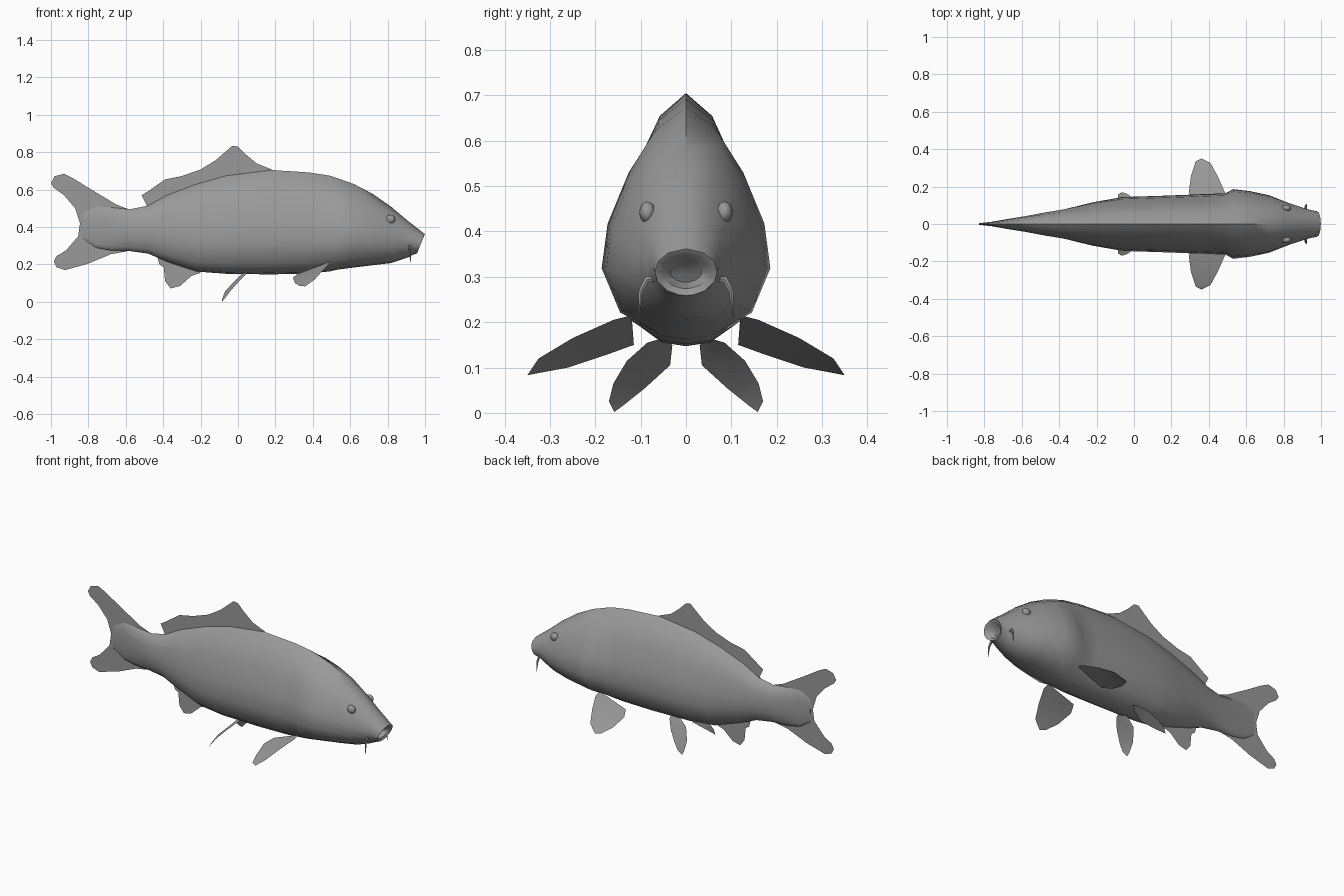
import bpy, bmesh, math
from mathutils import Vector

grey = bpy.data.materials.new("scale_grey")
grey.diffuse_color = (0.32, 0.32, 0.32, 1)


def finish(name, bm, angle=50):
    me = bpy.data.meshes.new(name)
    bmesh.ops.recalc_face_normals(bm, faces=bm.faces)
    bm.to_mesh(me)
    bm.free()
    ob = bpy.data.objects.new(name, me)
    bpy.context.collection.objects.link(ob)
    me.materials.append(grey)
    bpy.ops.object.select_all(action='DESELECT')
    ob.select_set(True)
    bpy.context.view_layer.objects.active = ob
    bpy.ops.object.shade_smooth_by_angle(angle=math.radians(angle))
    return ob


# Body stations: x, bottom, top, half width, roundness of section, slant
STATIONS = [
    (-0.83, 0.34, 0.47, 0.004, 1, 0), (-0.76, 0.29, 0.51, 0.012, 1, 0),
    (-0.68, 0.275, 0.505, 0.026, 1, 0), (-0.58, 0.272, 0.495, 0.042, 1, 0),
    (-0.48, 0.258, 0.515, 0.062, 0.8, 0), (-0.38, 0.215, 0.57, 0.080, 0.5, 0),
    (-0.22, 0.162, 0.63, 0.118, 0.2, 0), (-0.06, 0.15, 0.675, 0.144, 0, 0),
    (0.18, 0.147, 0.705, 0.152, 0, 0), (0.38, 0.152, 0.692, 0.160, 0, 0),
    (0.49, 0.163, 0.675, 0.164, 0, 0), (0.53, 0.172, 0.662, 0.186, 0, 0),
    (0.62, 0.184, 0.63, 0.177, 0.1, 0), (0.72, 0.196, 0.578, 0.157, 0.2, 0),
    (0.82, 0.208, 0.508, 0.119, 0.4, 0), (0.90, 0.235, 0.44, 0.090, 0.7, 0),
    (0.95, 0.254, 0.393, 0.073, 1, 0.02), (0.978, 0.259, 0.362, 0.069, 1, 0.042),
    (0.972, 0.274, 0.350, 0.052, 1, 0.04), (0.93, 0.288, 0.335, 0.035, 1, 0.03)]
# Section: height fraction, width fraction
SECTION = [(0, 0), (0.015, 0.35), (0.10, 0.78), (0.30, 1), (0.50, 0.93),
           (0.73, 0.68), (0.91, 0.38), (1, 0)]

bm = bmesh.new()
rings = []
for x, lo, hi, w, e, slant in STATIONS:
    half = []
    for t, f in SECTION:
        oval = 2 * math.sqrt(t * (1 - t))
        half.append((x + slant * (t - 0.5), w * (f + (oval - f) * e), lo + (hi - lo) * t))
    pts = half + [(px, -py, pz) for px, py, pz in half[-2:0:-1]]
    rings.append([bm.verts.new(p) for p in pts])
for a, b in zip(rings, rings[1:]):
    n = len(a)
    for i in range(n):
        bm.faces.new((a[i], a[(i + 1) % n], b[(i + 1) % n], b[i]))
bm.faces.new(rings[0])
bm.faces.new(rings[-1])
finish("body", bm)


# Fin: an outline with both faces raised inside a thin rim
def fin(name, pts, thick, rim):
    bm = bmesh.new()
    for order in (pts, pts[::-1]):
        face = bm.faces.new([bm.verts.new(p) for p in order])
        face.normal_update()
        bmesh.ops.inset_region(bm, faces=[face], thickness=rim, depth=thick,
                               use_even_offset=False)
    bmesh.ops.remove_doubles(bm, verts=bm.verts, dist=1e-5)
    bmesh.ops.triangulate(bm, faces=[f for f in bm.faces if len(f.verts) > 4])
    return finish(name, bm, 60)


def flat(points):
    return [(x, 0, z) for x, z in points]


fin("tail_fin", flat([
    (-0.57, 0.49), (-0.65, 0.52), (-0.80, 0.61), (-0.88, 0.66), (-0.93, 0.685),
    (-0.98, 0.672), (-1.0, 0.635), (-0.985, 0.61), (-0.93, 0.57), (-0.87, 0.50),
    (-0.845, 0.42), (-0.855, 0.35), (-0.92, 0.275), (-0.97, 0.245), (-0.985, 0.215),
    (-0.97, 0.185), (-0.925, 0.17), (-0.80, 0.205), (-0.68, 0.255), (-0.57, 0.275)]),
    0.007, 0.02)
fin("dorsal_fin", flat([
    (0.20, 0.69), (0.18, 0.708), (0.10, 0.74), (0.04, 0.79), (0.0, 0.83),
    (-0.03, 0.835), (-0.07, 0.80), (-0.12, 0.757), (-0.20, 0.708), (-0.30, 0.673),
    (-0.39, 0.655), (-0.44, 0.62), (-0.48, 0.592), (-0.515, 0.57), (-0.50, 0.54),
    (-0.48, 0.50), (-0.38, 0.53), (-0.20, 0.60), (0.0, 0.65)]), 0.006, 0.02)
fin("anal_fin", flat([
    (-0.45, 0.27), (-0.43, 0.235), (-0.42, 0.20), (-0.397, 0.185), (-0.39, 0.11),
    (-0.36, 0.072), (-0.31, 0.085), (-0.25, 0.138), (-0.20, 0.155), (-0.22, 0.19),
    (-0.35, 0.23)]), 0.008, 0.018)

PECTORAL = [(0.49, 0.12, 0.215), (0.49, 0.16, 0.205), (0.45, 0.25, 0.165),
            (0.41, 0.325, 0.12), (0.36, 0.35, 0.083), (0.33, 0.335, 0.086),
            (0.305, 0.26, 0.10), (0.293, 0.17, 0.13), (0.32, 0.115, 0.15)]
PELVIC = [(0.065, 0.05, 0.165), (0.05, 0.085, 0.155), (0.01, 0.13, 0.115),
          (-0.035, 0.16, 0.065), (-0.065, 0.17, 0.025), (-0.085, 0.158, 0.002),
          (-0.085, 0.14, 0.015), (-0.07, 0.09, 0.055), (-0.025, 0.035, 0.105),
          (0.02, 0.03, 0.15)]
BARBEL = [(0.915, 0.06, 0.295), (0.918, 0.085, 0.295), (0.92, 0.099, 0.27),
          (0.922, 0.105, 0.21)]

# Paired parts on both sides
for side, s in (("left", 1), ("right", -1)):
    def mirror(pts):
        return [(x, y * s, z) for x, y, z in pts]
    fin(side + "_pectoral_fin", mirror(PECTORAL), 0.005, 0.018)
    fin(side + "_pelvic_fin", mirror(PELVIC), 0.005, 0.013)

    # Barbel: tapering tube ending in a point
    bm = bmesh.new()
    path = [Vector(p) for p in mirror(BARBEL)]
    tube = []
    for i, p in enumerate(path):
        d = (path[min(i + 1, 3)] - path[max(i - 1, 0)]).normalized()
        u = Vector((1, 0, 0))
        v = d.cross(u).normalized()
        r = (0.008, 0.008, 0.006, 0.001)[i]
        tube.append([bm.verts.new(p + r * (u * math.cos(k * math.pi / 3) +
                                           v * math.sin(k * math.pi / 3))) for k in range(6)])
    for a, b in zip(tube, tube[1:]):
        for k in range(6):
            bm.faces.new((a[k], a[(k + 1) % 6], b[(k + 1) % 6], b[k]))
    bm.faces.new(tube[0])
    bm.faces.new(tube[-1])
    finish(side + "_barbel", bm)

    # Eye: shallow bump on the head
    bm = bmesh.new()
    bmesh.ops.create_uvsphere(bm, u_segments=12, v_segments=8, radius=1)
    for v in bm.verts:
        v.co = Vector((0.815 + v.co.x * 0.026, s * (0.085 + v.co.y * 0.018),
                       0.442 + v.co.z * 0.024))
    finish(side + "_eye", bm)
